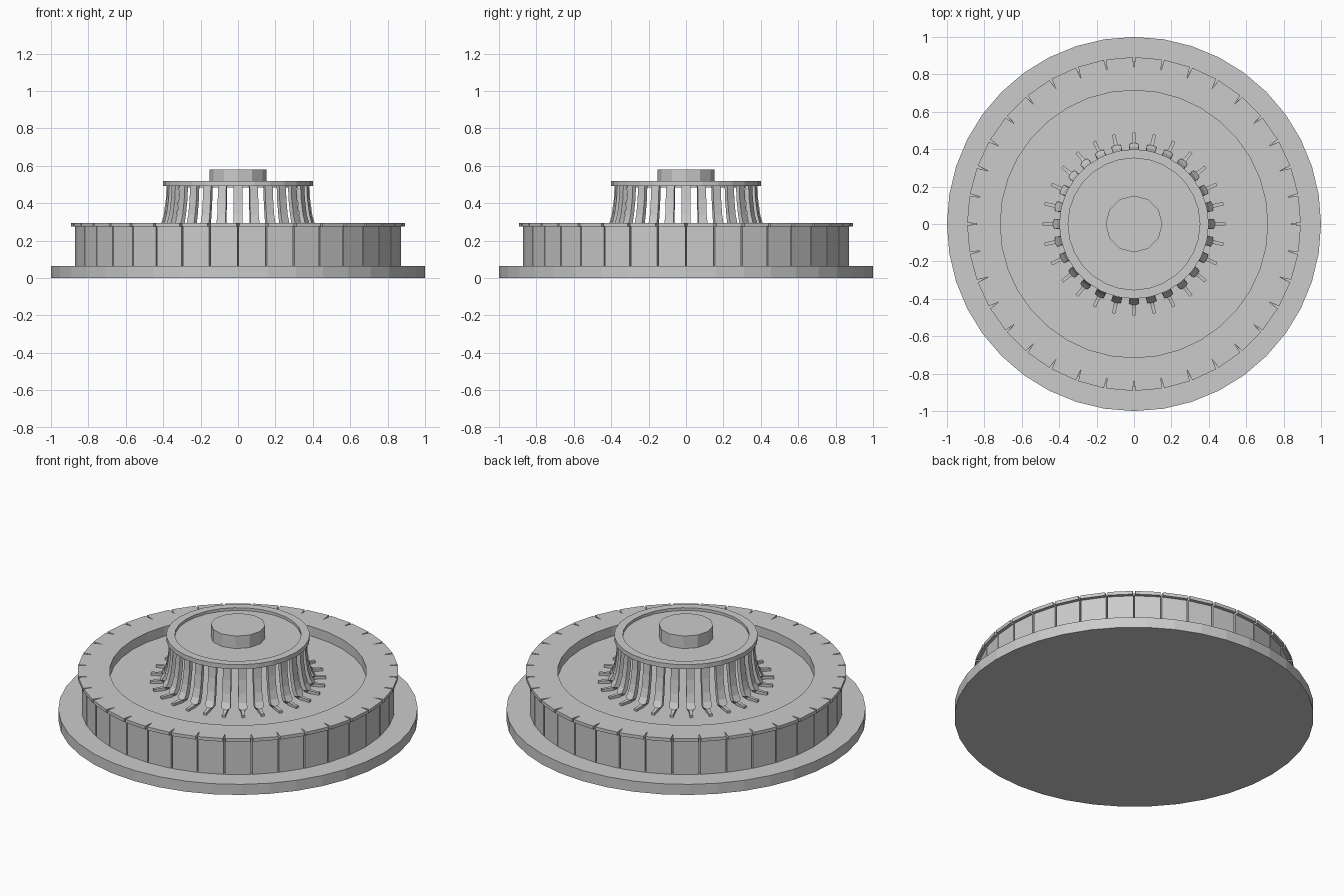
import bpy, bmesh
from math import sin, cos, pi

if "Cube" in bpy.data.objects:
    bpy.data.objects.remove(bpy.data.objects["Cube"])


def finish(name, bm):
    bmesh.ops.remove_doubles(bm, verts=bm.verts, dist=1e-5)
    bmesh.ops.recalc_face_normals(bm, faces=bm.faces)
    me = bpy.data.meshes.new(name)
    bm.to_mesh(me)
    bm.free()
    ob = bpy.data.objects.new(name, me)
    bpy.context.collection.objects.link(ob)
    return ob


def disc(name, r, z0, z1, n):
    """Closed flat-sided disc."""
    bm = bmesh.new()
    loops = [[bm.verts.new((r * cos(2 * pi * i / n), r * sin(2 * pi * i / n), z))
              for i in range(n)] for z in (z0, z1)]
    for loop in loops:
        bm.faces.new(loop)
    for i in range(n):
        j = (i + 1) % n
        bm.faces.new((loops[0][i], loops[0][j], loops[1][j], loops[1][i]))
    return finish(name, bm)


def ring(name, profile, n):
    """Revolve a closed (radius, z) profile."""
    bm = bmesh.new()
    rows = [[bm.verts.new((r * cos(2 * pi * i / n), r * sin(2 * pi * i / n), z))
             for r, z in profile] for i in range(n)]
    m = len(profile)
    for i in range(n):
        a, b = rows[i], rows[(i + 1) % n]
        for k in range(m):
            bm.faces.new((a[k], b[k], b[(k + 1) % m], a[(k + 1) % m]))
    return finish(name, bm)


def wedges(name, n, r_in, r_out, z0, z1, gap):
    """Radial blocks separated by slots that taper to a point inwards."""
    bm = bmesh.new()
    for i in range(n):
        a0, a1 = 2 * pi * i / n, 2 * pi * (i + 1) / n
        g = gap / 2 / r_out
        plan = [(r_in, a0), (r_out, a0 + g), (r_out, a1 - g), (r_in, a1)]
        lo, hi = [[bm.verts.new((r * cos(a), r * sin(a), z)) for r, a in plan]
                  for z in (z0, z1)]
        bm.faces.new(lo)
        bm.faces.new(hi)
        for k in range(4):
            j = (k + 1) % 4
            bm.faces.new((lo[k], lo[j], hi[j], hi[k]))
    return finish(name, bm)


def ribs(name, n, sections):
    """Curved ribs; each section is (r_in, z_in, r_out, z_out, width)."""
    bm = bmesh.new()
    for i in range(n):
        a = 2 * pi * i / n
        rows = []
        for ri, zi, ro, zo, w in sections:
            rows.append([bm.verts.new((r * cos(a) - t * sin(a), r * sin(a) + t * cos(a), z))
                         for r, z, t in ((ri, zi, -w / 2), (ro, zo, -w / 2),
                                         (ro, zo, w / 2), (ri, zi, w / 2))])
        bm.faces.new(rows[0])
        bm.faces.new(rows[-1])
        for p, q in zip(rows, rows[1:]):
            for k in range(4):
                j = (k + 1) % 4
                bm.faces.new((p[k], p[j], q[j], q[k]))
    return finish(name, bm)


# Ground slab and recessed floor
disc("base_slab", 1.0, 0.0, 0.065, 40)
disc("recessed_floor", 0.74, 0.06, 0.236, 36)

# Outer wall: solid core, separate facade panels and slotted roof rim
ring("wall_core", [(0.715, 0.065), (0.83, 0.065), (0.83, 0.275), (0.715, 0.275)], 36)
wedges("wall_panels", 36, 0.83, 0.872, 0.065, 0.275, 0.008)
ring("roof_ring", [(0.715, 0.275), (0.83, 0.275), (0.83, 0.295), (0.715, 0.295)], 36)
wedges("roof_rim", 36, 0.83, 0.892, 0.275, 0.295, 0.014)

# Flared ribs standing on the recessed floor
ribs("ribs", 28, [
    (0.360, 0.500, 0.382, 0.500, 0.046),
    (0.364, 0.420, 0.386, 0.420, 0.046),
    (0.374, 0.340, 0.397, 0.340, 0.046),
    (0.386, 0.285, 0.411, 0.289, 0.050),
    (0.400, 0.256, 0.426, 0.264, 0.052),
    (0.414, 0.240, 0.432, 0.256, 0.022),
    (0.445, 0.232, 0.452, 0.252, 0.018),
    (0.490, 0.232, 0.490, 0.250, 0.018)])

# Upper rim, sunken lid and central hub
ring("upper_rim", [(0.352, 0.492), (0.4, 0.492), (0.4, 0.52), (0.352, 0.52)], 28)
disc("upper_lid", 0.354, 0.485, 0.503, 28)
disc("hub", 0.152, 0.49, 0.58, 12)
